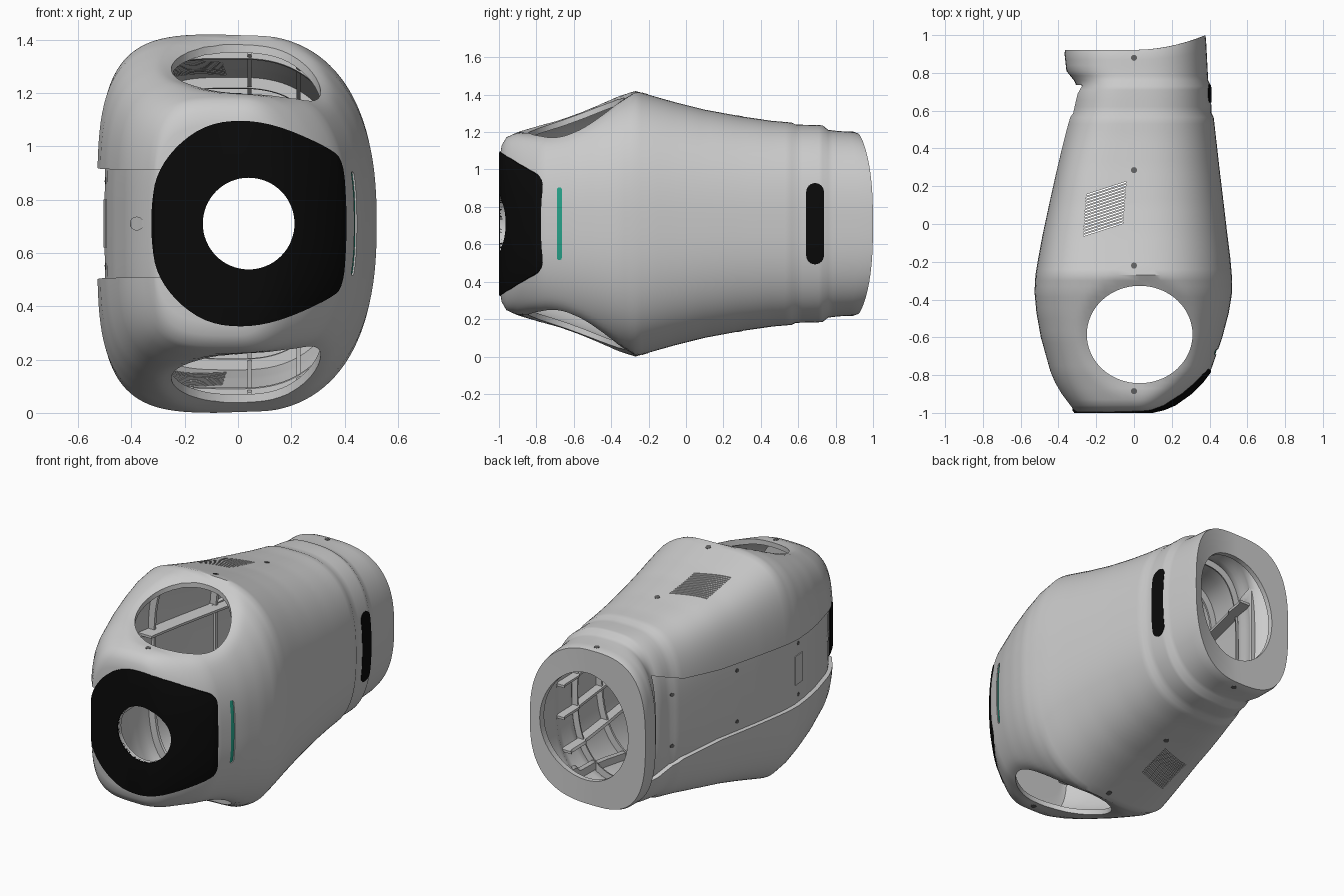
import bpy, bmesh, math
from mathutils import Vector

if "Cube" in bpy.data.objects:
    bpy.data.objects.remove(bpy.data.objects["Cube"])

MID = 0.71   # height of the symmetry plane
# casing stations: y, left x, right x, half height
ROWS = [(-.994, -.31, .10, .37), (-.985, -.322, .16, .42), (-.96, -.34, .215, .462),
        (-.90, -.385, .30, .490), (-.84, -.42, .36, .513), (-.78, -.445, .405, .537),
        (-.60, -.495, .468, .602), (-.47, -.518, .502, .648), (-.36, -.528, .52, .687),
        (-.27, -.523, .518, .71), (-.18, -.508, .51, .684), (-.06, -.486, .495, .65),
        (.10, -.452, .476, .61), (.30, -.408, .452, .573), (.46, -.372, .434, .55),
        (.565, -.348, .422, .541), (.587, -.335, .41, .53), (.69, -.322, .408, .528),
        (.73, -.304, .407, .526), (.76, -.318, .393, .502), (.81, -.358, .390, .496),
        (.90, -.368, .382, .490), (.922, -.365, .379, .482)]
SEG = 112


def subdivided(rows, step=.035):
    out = [rows[0]]
    for a, b in zip(rows, rows[1:]):
        n = max(1, math.ceil((b[0] - a[0]) / step))
        out += [tuple(p + (q - p) * k / n for p, q in zip(a, b)) for k in range(1, n + 1)]
    return out


def ease(lo, hi, v):
    t = min(max((v - lo) / (hi - lo), 0), 1)
    return t * t * (3 - 2 * t)


def add_loft(bm, d, flip=False):
    """Closed casing skin, offset outwards by d."""
    rows = subdivided(ROWS)
    y0, y1 = rows[0][0] - d, rows[-1][0] + d
    rings = []
    stations = [(rows[0], k) for k in (.3, .6)] + [(r, 1) for r in rows] + [(rows[-1], k) for k in (.8, .6, .4, .2)]
    for row, k in stations:
        y, xl, xr, h = row
        if row is rows[0]:
            y = y0
        if row is rows[-1]:
            y = y1
        y = min(max(y, y0), y1)
        rear = ease(.2, .8, y)
        ring = []
        for i in range(SEG):
            a = 2 * math.pi * (i + .5) / SEG
            c, s = math.cos(a), math.sin(a)
            n = (2.5 if c > 0 else 4.0) * (1 - rear) + (2.6 if c > 0 else 2.9) * rear
            rx = (xr + d) if c > 0 else (-xl + d)
            x = k * rx * math.copysign(abs(c) ** (2 / n), c)
            z = k * (h + d) * math.copysign(abs(s) ** (2 / n), s)
            # soft dish around the top and bottom openings
            if abs(z) > .3 and k == 1:
                z -= math.copysign(.03 * (1 - ease(.23, .34, math.hypot(x - .03, y + .585))), z)
            # rear rim sweeps backwards on the right
            t = min(max((y - .80) / .12, 0), 1)
            ring.append(bm.verts.new((x, y + t * .078 * (max(x, 0) / .38) ** 2, MID + z)))
        rings.append(ring)
    faces = [bm.faces.new(rings[0]), bm.faces.new(rings[-1])]
    for a, b in zip(rings, rings[1:]):
        for i in range(SEG):
            j = (i + 1) % SEG
            faces.append(bm.faces.new((a[i], a[j], b[j], b[i])))
    bmesh.ops.recalc_face_normals(bm, faces=faces)
    if flip:
        bmesh.ops.reverse_faces(bm, faces=faces)


def finish(name, bm):
    me = bpy.data.meshes.new(name)
    bm.to_mesh(me)
    bm.free()
    ob = bpy.data.objects.new(name, me)
    bpy.context.collection.objects.link(ob)
    return ob


def shell(name, outer, inner):
    bm = bmesh.new()
    add_loft(bm, outer)
    add_loft(bm, inner, True)
    return finish(name, bm)


def prisms(outlines, axis, lo, hi):
    """Cutter made of 2D outlines extruded along an axis."""
    put = {'x': lambda u, v, w: (w, u, v), 'y': lambda u, v, w: (u, w, v), 'z': lambda u, v, w: (u, v, w)}[axis]
    bm = bmesh.new()
    for pts in outlines:
        a = [bm.verts.new(put(u, v, lo)) for u, v in pts]
        b = [bm.verts.new(put(u, v, hi)) for u, v in pts]
        bm.faces.new(a)
        bm.faces.new(b)
        for i in range(len(a)):
            j = (i + 1) % len(a)
            bm.faces.new((a[i], a[j], b[j], b[i]))
    bmesh.ops.recalc_face_normals(bm, faces=bm.faces[:])
    ob = finish("cutter", bm)
    ob.hide_render = True
    return ob


def select(ob):
    bpy.ops.object.select_all(action='DESELECT')
    bpy.context.view_layer.objects.active = ob
    ob.select_set(True)


def cut(ob, cutter, op='DIFFERENCE'):
    m = ob.modifiers.new("cut", 'BOOLEAN')
    m.operation, m.solver, m.object = op, 'EXACT', cutter
    select(ob)
    bpy.ops.object.modifier_apply(modifier=m.name)
    bpy.data.objects.remove(cutter)


def smooth(ob, mat=None):
    if mat:
        ob.data.materials.clear()
        ob.data.materials.append(mat)
    select(ob)
    bpy.ops.object.shade_smooth_by_angle(angle=math.radians(38))


def patch(name, outlines, axis, lo, hi, outer, inner, mat=None):
    """Part that follows the casing surface inside the given outlines."""
    ob = shell(name, outer, inner)
    cut(ob, prisms(outlines, axis, lo, hi), 'INTERSECT')
    smooth(ob, mat)
    return ob


def ellipse(cu, cv, ru, rv, n=64):
    return [(cu + ru * math.cos(2 * math.pi * i / n), cv + rv * math.sin(2 * math.pi * i / n)) for i in range(n)]


def rect(u0, u1, v0, v1):
    return [(u0, v0), (u1, v0), (u1, v1), (u0, v1)]


def pill(cu, cv, w, h):
    r, k = w / 2, h / 2 - w / 2
    return [(cu + r * math.cos(math.pi * j / 12), cv + s * k + r * math.sin(math.pi * j / 12))
            for s, start in ((1, 0), (-1, 12)) for j in range(start, start + 13)]


def rounded(pts, times=2):
    for _ in range(times):
        pairs = [(Vector(p), Vector(q)) for p, q in zip(pts, pts[1:] + pts[:1])]
        pts = [tuple(p.lerp(q, f)) for p, q in pairs for f in (.25, .75)]
    return pts


def mirrored(half):
    return [(u, MID + v) for u, v in half] + [(u, MID - v) for u, v in reversed(half)]


def material(name, rgb):
    m = bpy.data.materials.new(name)
    m.diffuse_color = (*rgb, 1)
    m.use_nodes = True
    m.node_tree.nodes["Principled BSDF"].inputs["Base Color"].default_value = m.diffuse_color
    return m


black = material("black", (.003, .003, .003))
teal = material("teal", (.02, .36, .25))
dark = material("dark_grey", (.12, .12, .12))

channel = mirrored([(-1.1, .20), (-.5, .205), (.25, .22), (.52, .25), (.66, .30), (.735, .33)])
front_hole = ellipse(.04, MID, .172, .172)

# main casing: side channel, front, top, bottom and rear openings, grilles
body = shell("casing", 0, -.03)
cut(body, prisms([channel], 'x', -.8, -.25))
cut(body, prisms([front_hole], 'y', -1.2, -.7))
cut(body, prisms([ellipse(.03, -.585, .28, .258)], 'z', -.3, 1.7))
cut(body, prisms([ellipse(.04, MID, .285, .335)], 'y', .8, 1.3))
slots = []
for i in range(14):
    x, y = -.268 + .0012 * i, -.065 + .0165 * i
    slots.append([(x, y), (x + .21, y + .068), (x + .21, y + .075), (x, y + .007)])
cut(body, prisms(slots, 'z', -.3, 1.7))
# recess around the light strip
strip = pill(-.677, MID, .026, .39)
cut(body, prisms([strip], 'x', .3, .8))
smooth(body)

# recessed side channel panel with a front sensor hole
side = patch("side_channel_panel", [channel], 'x', -.8, -.25, -.028, -.055)
cut(side, prisms([front_hole], 'y', -1.2, -.7))
smooth(side)
patch("side_service_plate", [rect(-.44, -.36, MID - .09, MID + .09)], 'x', -.8, -.3, -.023, -.04)
patch("side_sensor", [ellipse(-.38, MID, .026, .026, 24)], 'y', -.95, -.5, -.024, -.04)
patch("side_screws", [ellipse(y, MID + s * .16, .012, .012, 16) for y in (-.40, .10, .58) for s in (-1, 1)],
      'x', -.8, -.2, -.025, -.04, dark)

# black front cover
cover = mirrored([(-.325, .07), (-.305, .19), (-.225, .30), (-.11, .375), (.03, .39), (.17, .362),
                  (.35, .28), (.395, .235), (.407, .08)])
panel = patch("front_cover", [rounded(cover)], 'y', -1.2, -.6, .006, -.012, black)
cut(panel, prisms([front_hole], 'y', -1.2, -.6))
smooth(panel, black)

# light strip and rear handle slot on the right
patch("light_strip", [strip], 'x', .3, .8, -.006, -.028, teal)
patch("right_slot", [pill(.69, MID, .095, .435)], 'x', .3, .8, .002, -.02, black)

# centre line screws, top and bottom
patch("centre_screws", [ellipse(0, y, .016, .016, 20) for y in (-.885, -.22, .285, .88)],
      'z', -.3, 1.7, .002, -.02, dark)

# interior frames, lengthwise rails and side wall ribs
patch("inner_frames", [rect(y, y + .015, -.3, 1.7) for y in (-.20, .27, .56)], 'x', -.8, .8, -.03, -.07)
patch("inner_rails", [rect(x, x + .015, -.28, .80) for x in (.035, .22)], 'z', -.3, 1.7, -.03, -.065)
patch("right_wall_ribs", [rect(-.25, .75, MID + z, MID + z + .015) for z in (-.3, -.1, .1, .3)], 'x', .2, .8, -.03, -.08)
patch("channel_walls", [rect(-.28, .72, MID + z, MID + z + .015) for z in (-.22, .205)], 'x', -.8, -.1, -.03, -.12)
